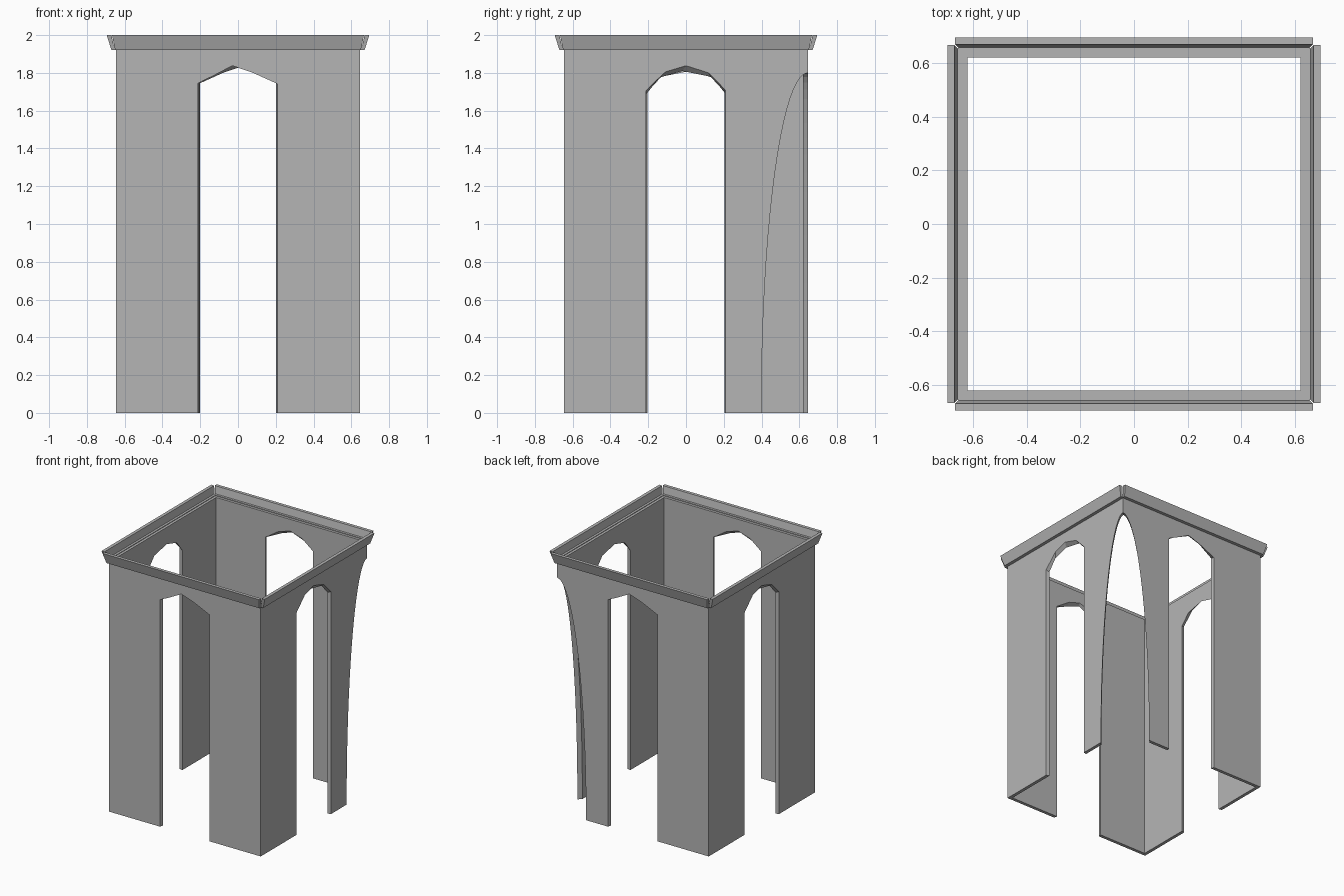
import bpy, bmesh, math
from mathutils import Matrix, Vector

cube = bpy.data.objects.get("Cube")
if cube:
    bpy.data.objects.remove(cube, do_unlink=True)

OUTER, INNER = 0.645, 0.62
WALL_TOP = 1.94

stone = bpy.data.materials.new("grey_stone")
stone.use_nodes = True
GREY = (0.46, 0.46, 0.46, 1)
stone.diffuse_color = GREY
bsdf = stone.node_tree.nodes["Principled BSDF"]
bsdf.inputs["Base Color"].default_value = GREY
bsdf.inputs["Roughness"].default_value = 0.8


def make_object(name, bm):
    bmesh.ops.recalc_face_normals(bm, faces=bm.faces)
    mesh = bpy.data.meshes.new(name)
    bm.to_mesh(mesh)
    bm.free()
    mesh.materials.append(stone)
    obj = bpy.data.objects.new(name, mesh)
    bpy.context.collection.objects.link(obj)
    return obj


def outline(half, arch):
    """Wall outline with an arched opening: list of (along, z)."""
    a, b = arch[0][0], arch[-1][0]
    return ([(-half, WALL_TOP), (-half, 0), (a, 0)] + arch
            + [(b, 0), (half, 0), (half, WALL_TOP)])


# Arch heads as (along, z), outside and inside of the wall
pointed_out = [(-0.213, 1.745), (-0.13, 1.785), (-0.03, 1.838), (0.08, 1.80), (0.208, 1.742)]
pointed_in = [(-0.205, 1.745), (-0.11, 1.82), (-0.01, 1.85), (0.09, 1.82), (0.202, 1.745)]
round_out = [(-0.213, 1.705), (-0.11, 1.805), (0.0, 1.838), (0.12, 1.80), (0.208, 1.71)]
round_in = [(-0.208, 1.69), (-0.14, 1.775), (-0.02, 1.81), (0.13, 1.78), (0.203, 1.70)]

# Four walls, mitred together into one hollow shell
bm = bmesh.new()
for i in range(4):
    turn = Matrix.Rotation(i * math.pi / 2, 3, 'Z')
    arches = (round_out, round_in) if i % 2 else (pointed_out, pointed_in)
    loops = []
    for half, arch in zip((OUTER, INNER), arches):
        verts = [bm.verts.new(turn @ Vector((s, -half, z))) for s, z in outline(half, arch)]
        bm.faces.new(verts)
        loops.append(verts)
    out, inn = loops
    n = len(out)
    for k in range(n):
        if k == 0:  # mitred ends stay open and are welded to the next wall
            continue
        if k == n - 2:
            continue
        j = (k + 1) % n
        bm.faces.new((out[k], out[j], inn[j], inn[k]))
bmesh.ops.remove_doubles(bm, verts=bm.verts, dist=0.0005)
walls = make_object("tower_walls", bm)

# Tall elliptical opening through the back left corner
bm = bmesh.new()
shape = (Matrix.Rotation(math.pi / 4, 4, 'Z')
         @ Matrix.Translation((0.85, 0, 0))
         @ Matrix.Diagonal((1, 0.174, 1.8, 1))
         @ Matrix.Rotation(math.pi / 2, 4, 'Y'))
bmesh.ops.create_cone(bm, cap_ends=True, segments=80, radius1=1, radius2=1,
                      depth=0.7, matrix=shape)
cutter = make_object("corner_cutter", bm)
cutter.hide_render = True
cutter.hide_viewport = True
cut = walls.modifiers.new("corner_opening", 'BOOLEAN')
cut.operation = 'DIFFERENCE'
cut.solver = 'EXACT'
cut.object = cutter
bpy.context.view_layer.update()
cut_mesh = bpy.data.meshes.new_from_object(
    walls.evaluated_get(bpy.context.evaluated_depsgraph_get()))
walls.modifiers.clear()
walls.data = cut_mesh
bpy.data.objects.remove(cutter, do_unlink=True)

# Flared cornice bars, profile as (outward, z, half length)
profile = [(0.64, 1.92, 0.65), (0.67, 1.92, 0.65), (0.695, 2.0, 0.667),
           (0.67, 2.0, 0.667), (0.658, 1.945, 0.655), (0.64, 1.945, 0.65)]
for i, side in enumerate(("front", "left", "back", "right")):
    turn = Matrix.Rotation(i * math.pi / 2, 3, 'Z')
    bm = bmesh.new()
    ends = [[bm.verts.new(turn @ Vector((sign * half, -r, z))) for r, z, half in profile]
            for sign in (-1, 1)]
    for end in ends:
        bm.faces.new(end)
    for k in range(len(profile)):
        j = (k + 1) % len(profile)
        bm.faces.new((ends[0][k], ends[0][j], ends[1][j], ends[1][k]))
    make_object(side + "_cornice", bm)
